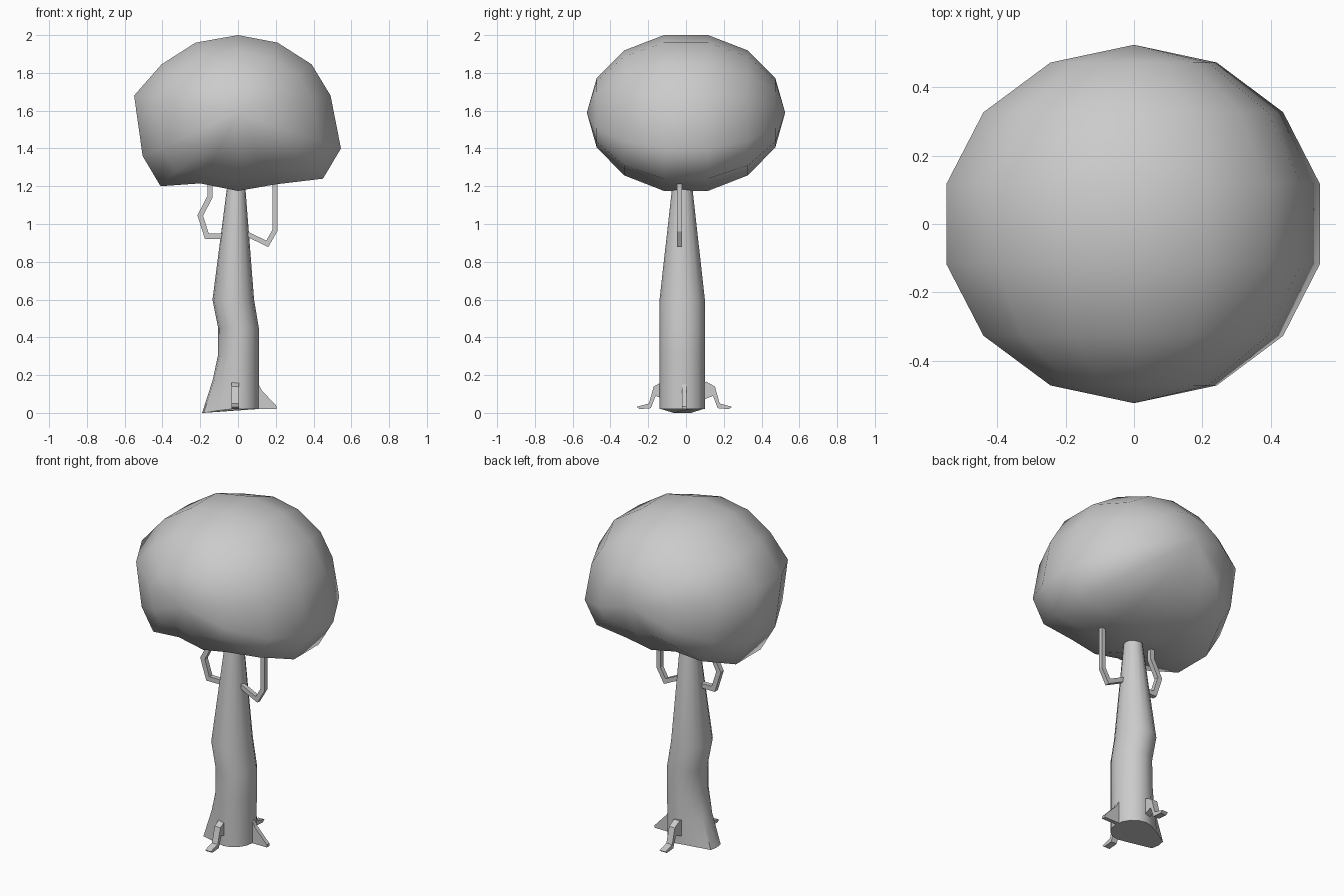
import bpy, bmesh, math
from mathutils import Vector

cube = bpy.data.objects.get("Cube")
if cube:
    bpy.data.objects.remove(cube, do_unlink=True)

grey = bpy.data.materials.new("plain grey")
grey.use_nodes = True
grey.diffuse_color = (0.6, 0.6, 0.6, 1)
grey.node_tree.nodes["Principled BSDF"].inputs["Base Color"].default_value = (0.6, 0.6, 0.6, 1)


def finish(name, bm, smooth_angle=None):
    bmesh.ops.recalc_face_normals(bm, faces=bm.faces)
    mesh = bpy.data.meshes.new(name)
    bm.to_mesh(mesh)
    bm.free()
    mesh.materials.append(grey)
    obj = bpy.data.objects.new(name, mesh)
    bpy.context.collection.objects.link(obj)
    if smooth_angle:
        bpy.ops.object.select_all(action='DESELECT')
        obj.select_set(True)
        bpy.context.view_layer.objects.active = obj
        bpy.ops.object.shade_smooth_by_angle(angle=math.radians(smooth_angle))
    return obj


def bridge(bm, a, b):
    for i in range(len(a)):
        j = (i + 1) % len(a)
        bm.faces.new((a[i], a[j], b[j], b[i]))


# Crown: lopsided outline, repeated as rings between a front and a back pole
outline = [(0, 2.0), (0.21, 1.96), (0.39, 1.845), (0.49, 1.68), (0.545, 1.40),
           (0.45, 1.24), (0.2, 1.21), (0, 1.175), (-0.2, 1.215), (-0.41, 1.20),
           (-0.505, 1.36), (-0.55, 1.68), (-0.405, 1.845), (-0.225, 1.96)]
mid, depth = 1.59, 0.525
bm = bmesh.new()
rings = []
for k in range(1, 7):
    t = math.pi * k / 7
    s = math.sin(t) / math.sin(math.pi * 3 / 7)
    rings.append([bm.verts.new((x * s, -depth * math.cos(t), mid + (z - mid) * s))
                  for x, z in outline])
for a, b in zip(rings, rings[1:]):
    bridge(bm, a, b)
for ring, y in ((rings[0], -depth), (rings[-1], depth)):
    pole = bm.verts.new((0, y, mid))
    for i, v in enumerate(ring):
        bm.faces.new((v, ring[(i + 1) % len(ring)], pole))
finish("crown", bm, 60)

# Trunk: oval sections given as height, left edge, right edge, half depth
sections = [(0.02, -0.11, 0.11, 0.12), (0.17, -0.11, 0.11, 0.12),
            (0.3, -0.107, 0.11, 0.12), (0.45, -0.105, 0.11, 0.12),
            (0.6, -0.135, 0.085, 0.12), (1.18, -0.06, 0.04, 0.055),
            (1.3, -0.045, 0.03, 0.04)]
flare = {0: 0.08, 1: 0.025}
SIDES = 16
bm = bmesh.new()
rings = []
for level, (z, x0, x1, d) in enumerate(sections):
    ring = []
    for i in range(SIDES):
        a = 2 * math.pi * i / SIDES
        c = math.cos(a)
        pull = flare.get(level, 0) * max(0, min(1, (-c - 0.6) / 0.3))
        drop = 0.25 * pull if level == 0 else 0
        ring.append(bm.verts.new(((x0 + x1) / 2 + c * (x1 - x0) / 2 - pull,
                                  -0.02 + d * math.sin(a), z - drop)))
    rings.append(ring)
for a, b in zip(rings, rings[1:]):
    bridge(bm, a, b)
bm.faces.new(rings[0])
bm.faces.new(rings[-1])
finish("trunk", bm, 40)


# Roots: flat profiles (distance out, height) given a thickness
def root(name, profile, origin, out, half):
    out, origin = Vector(out), Vector(origin)
    side = out.cross(Vector((0, 0, 1))) * half
    bm = bmesh.new()
    a, b = [[bm.verts.new(origin + out * r + Vector((0, 0, z)) + side * s)
             for r, z in profile] for s in (-1, 1)]
    bridge(bm, a, b)
    bm.faces.new(a)
    bm.faces.new(b)
    finish(name, bm)


claw = [(0.08, 0.16), (0.12, 0.165), (0.165, 0.14), (0.19, 0.05), (0.255, 0.032),
        (0.24, 0.02), (0.18, 0.025), (0.155, 0.09), (0.08, 0.06)]
wedge = [(0.06, 0.15), (0.11, 0.15), (0.125, 0.12), (0.205, 0.035), (0.205, 0.02), (0.06, 0.02)]
root("front_root", claw, (-0.015, -0.006, 0), (0, -1, 0), 0.019)
root("back_root", claw, (-0.015, -0.012, 0), (0, 1, 0), 0.019)
root("left_root", wedge, (0, -0.01, 0), (1, 0, 0), 0.012)


# Branches: square tubes swept along a bent path, mitred at the corners
def branch(name, path, half):
    pts = [Vector((x, -0.034, z)) for x, z in path]
    across = Vector((0, half, 0))
    bm = bmesh.new()
    rings = []
    for i, p in enumerate(pts):
        before = (p - pts[i - 1]).normalized() if i else None
        after = (pts[i + 1] - p).normalized() if i < len(pts) - 1 else None
        before, after = before or after, after or before
        n = (before + after).normalized()
        wide = n.cross(Vector((0, 1, 0))) * (half / n.dot(after))
        rings.append([bm.verts.new(p + across * s + wide * t)
                      for s, t in ((-1, -1), (1, -1), (1, 1), (-1, 1))])
    for a, b in zip(rings, rings[1:]):
        bridge(bm, a, b)
    bm.faces.new(rings[0])
    bm.faces.new(rings[-1])
    finish(name, bm)


branch("left_branch", [(0.02, 0.96), (0.155, 0.895), (0.195, 0.965), (0.195, 1.27)], 0.013)
branch("right_branch", [(-0.04, 0.935), (-0.165, 0.935), (-0.2, 1.045),
                        (-0.148, 1.145), (-0.148, 1.27)], 0.014)
